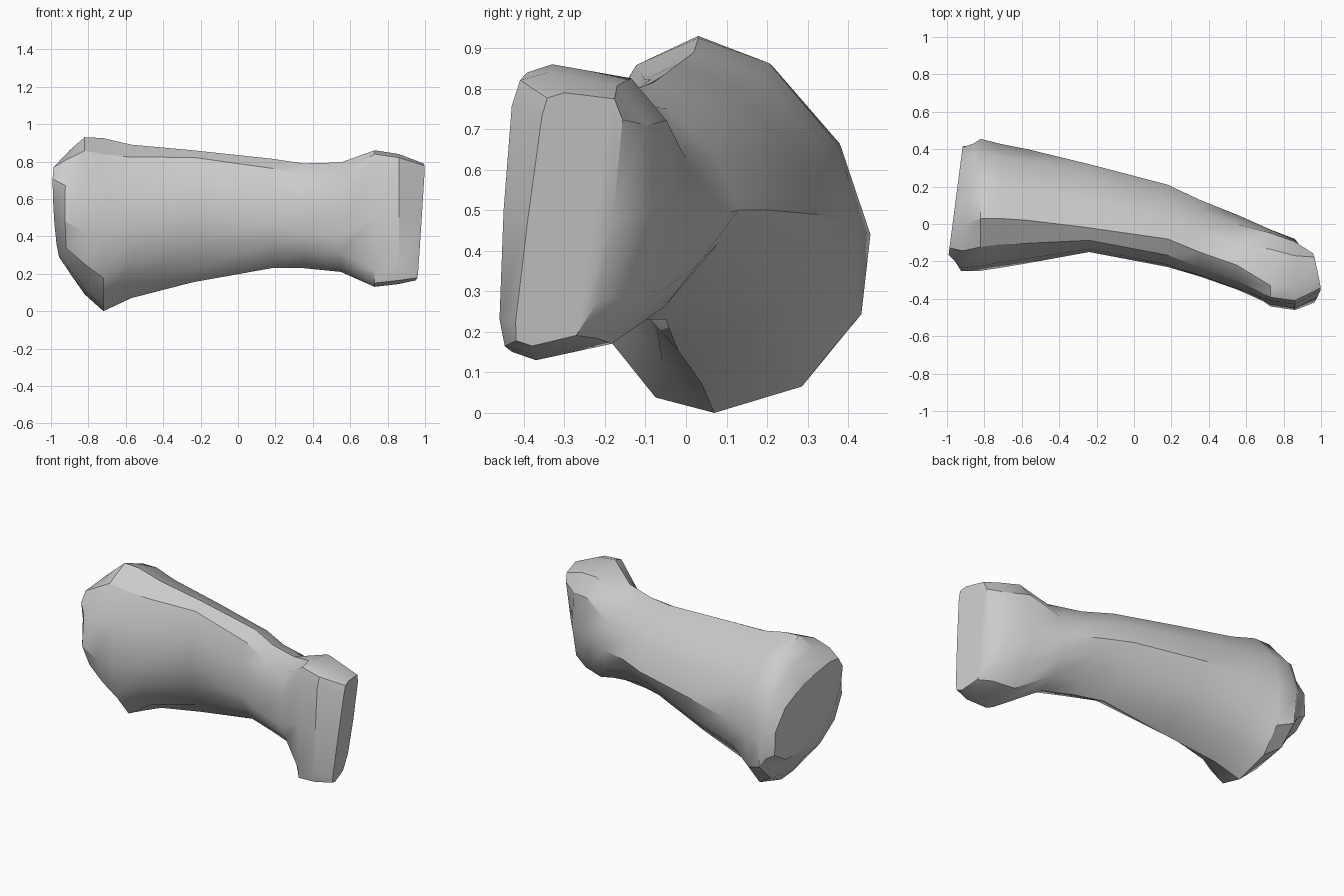
import bpy
import bmesh
import math
from mathutils import Vector

default = bpy.data.objects.get("Cube")
if default:
    bpy.data.objects.remove(default, do_unlink=True)

STEPS = 3  # facets per quarter of a cross-section

# Outline exponents for the upper back, lower back, lower front and upper front
# quarters: one is an ellipse, smaller is squarer, larger is flatter
CAP = (.9, .75, 1, 1)
KNUCKLE = (1.15, .8, 1, 1)
SHAFT = (1.2, 1.1, 1.3, .95)
BEND = (1.3, 1.7, 1.3, .9)
SQUARE = (.7, .8, .4, .4)
BLOCK = (.35, .6, .3, .3)


def section(x, top, back, bottom, front, shape, lean_y=0, lean_z=0):
    """Closed outline through four (y, z) extremes, one curved quarter at a time."""
    corners = [Vector(p) for p in (top, back, bottom, front)]
    top, back, bottom, front = corners
    centre = Vector(((top.x + bottom.x) / 2, (back.y + front.y) / 2))
    points = []
    for i, start in enumerate(corners):
        end = corners[(i + 1) % len(corners)]
        for k in range(STEPS):
            angle = math.pi / 2 * k / STEPS
            a = math.cos(angle) ** shape[i]
            b = math.sin(angle) ** shape[i]
            p = centre + (start - centre) * a + (end - centre) * b
            points.append((x + lean_y * p.x + lean_z * p.y, p.x, p.y))
    return points


def loft(name, rings, material):
    """Skin the outlines in order and close both ends."""
    bm = bmesh.new()
    loops = [[bm.verts.new(p) for p in ring] for ring in rings]
    for loop, following in zip(loops, loops[1:]):
        for i in range(len(loop)):
            j = (i + 1) % len(loop)
            bm.faces.new((loop[i], loop[j], following[j], following[i]))
    bm.faces.new(loops[0])
    bm.faces.new(loops[-1])
    bmesh.ops.recalc_face_normals(bm, faces=bm.faces)
    mesh = bpy.data.meshes.new(name)
    bm.to_mesh(mesh)
    bm.free()
    mesh.materials.append(material)
    obj = bpy.data.objects.new(name, mesh)
    bpy.context.collection.objects.link(obj)
    return obj


def make_material(name, colour):
    mat = bpy.data.materials.new(name)
    mat.use_nodes = True
    mat.diffuse_color = colour
    mat.node_tree.nodes["Principled BSDF"].inputs["Base Color"].default_value = colour
    return mat


# Broad knuckle end, with a slanted cap and a lobe hanging below
knuckle = [
    section(-.97, (-.05, .77), (.41, .48), (.1, .29), (-.15, .6), CAP, lean_y=.13),
    section(-.9, (0, .86), (.43, .47), (.1, .19), (-.25, .48), CAP, lean_y=.1),
    section(-.82, (.03, .93), (.455, .44), (.1, .09), (-.25, .42), KNUCKLE),
    section(-.72, (.03, .925), (.43, .45), (.07, 0), (-.235, .38), KNUCKLE),
    section(-.57, (.02, .89), (.4, .47), (.04, .07), (-.21, .43), SHAFT),
]

# Tapering shaft that bends towards the front
shaft = [
    section(-.24, (-.02, .86), (.32, .49), (-.02, .155), (-.15, .52), SHAFT),
    section(.18, (-.08, .815), (.21, .5), (-.05, .23), (-.23, .46), BEND),
    section(.35, (-.15, .79), (.13, .5), (-.1, .23), (-.28, .41), BEND),
    section(.55, (-.22, .795), (.05, .48), (-.16, .21), (-.35, .4), SHAFT),
]

# Upright squared end, finished with a tilted flat face
squared_end = [
    section(.73, (-.33, .86), (-.03, .5), (-.37, .13), (-.43, .5), SQUARE),
    section(.86, (-.34, .84), (-.08, .5), (-.38, .145), (-.45, .5), SQUARE),
    section(.86, (-.3, .79), (-.18, .48), (-.38, .165), (-.39, .48), BLOCK,
            lean_y=-.2, lean_z=.09),
]

# One continuous bone-like body
grey = make_material("plain_grey", (.6, .6, .6, 1))
body = loft("bone_body", knuckle + shaft + squared_end, grey)
bpy.ops.object.select_all(action="DESELECT")
body.select_set(True)
bpy.context.view_layer.objects.active = body
bpy.ops.object.shade_smooth_by_angle(angle=math.radians(32))
